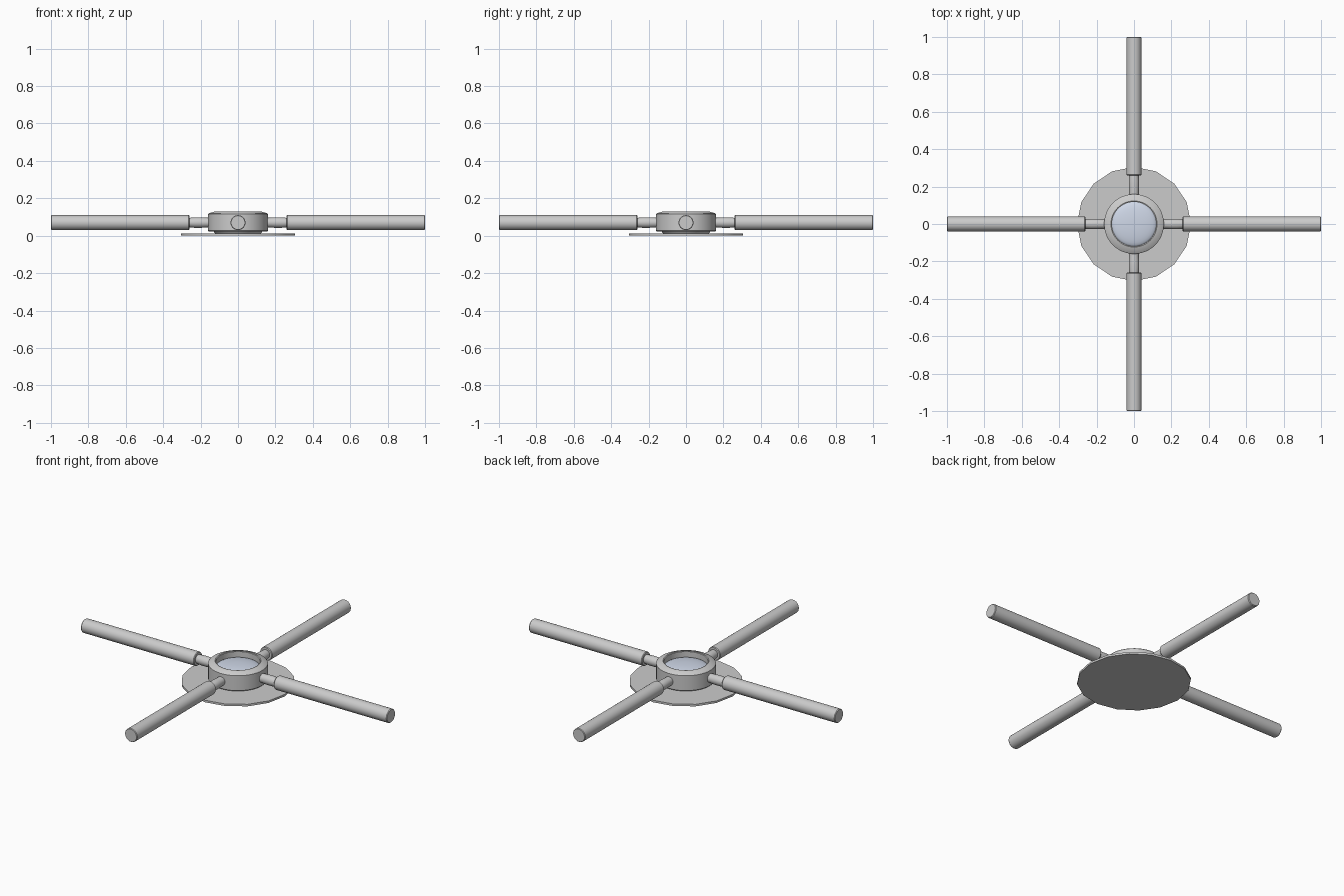
import bpy, math
from math import cos, sin, pi

if "Cube" in bpy.data.objects:
    bpy.data.objects.remove(bpy.data.objects["Cube"])


def smooth(ob, angle=35):
    bpy.ops.object.select_all(action='DESELECT')
    ob.select_set(True)
    bpy.context.view_layer.objects.active = ob
    bpy.ops.object.shade_smooth_by_angle(angle=math.radians(angle))


def lathe(name, profile, sides, closed=False):
    """Spin (radius, z) points about z; open profiles get end caps where r > 0."""
    n = len(profile)
    verts = [(r * cos(2 * pi * i / sides), r * sin(2 * pi * i / sides), z)
             for r, z in profile for i in range(sides)]
    faces = []
    for k in range(n if closed else n - 1):
        a, b = k * sides, ((k + 1) % n) * sides
        for i in range(sides):
            j = (i + 1) % sides
            faces.append((a + i, a + j, b + j, b + i))
    if not closed:
        faces.append(tuple(reversed(range(sides))))
        faces.append(tuple(range((n - 1) * sides, n * sides)))
    me = bpy.data.meshes.new(name)
    me.from_pydata(verts, [], faces)
    me.update()
    ob = bpy.data.objects.new(name, me)
    bpy.context.collection.objects.link(ob)
    smooth(ob)
    return ob


# thin sixteen-sided base plate
lathe("base_plate", [(0.305, 0.0), (0.305, 0.012)], 16)

# round hub housing with raised inner rim
lathe("hub_ring", [(0.123, 0.013), (0.125, 0.015), (0.13, 0.022), (0.155, 0.022),
                   (0.16, 0.027), (0.16, 0.115), (0.155, 0.12), (0.128, 0.128),
                   (0.123, 0.13), (0.118, 0.128), (0.118, 0.013)], 48, closed=True)

# shallow bluish lens set inside the rim
lens = lathe("lens", [(0.12, 0.013), (0.12, 0.09)] +
             [(0.12 * cos(a * pi / 16), 0.09 + 0.022 * sin(a * pi / 16))
              for a in range(1, 8)], 48)
mat = bpy.data.materials.new("lens_blue")
mat.diffuse_color = (0.62, 0.68, 0.8, 1)
mat.use_nodes = True
mat.node_tree.nodes["Principled BSDF"].inputs["Base Color"].default_value = mat.diffuse_color
lens.data.materials.append(mat)


def rod(name, profile, turn):
    """Lathed rod laid along a horizontal direction at arm height."""
    ob = lathe(name, profile, 24)
    ob.rotation_euler = (0, pi / 2, turn)
    ob.location.z = 0.07


# four arms, each a thin connector and a thicker tube
for k, side in enumerate(("right", "back", "left", "front")):
    turn = k * pi / 2
    rod(side + "_connector", [(0.026, 0.13), (0.026, 0.17), (0.028, 0.2),
                              (0.028, 0.23), (0.025, 0.265)], turn)
    rod(side + "_arm", [(0.037, 0.26), (0.04, 0.264), (0.04, 0.996), (0.037, 1.0)], turn)
